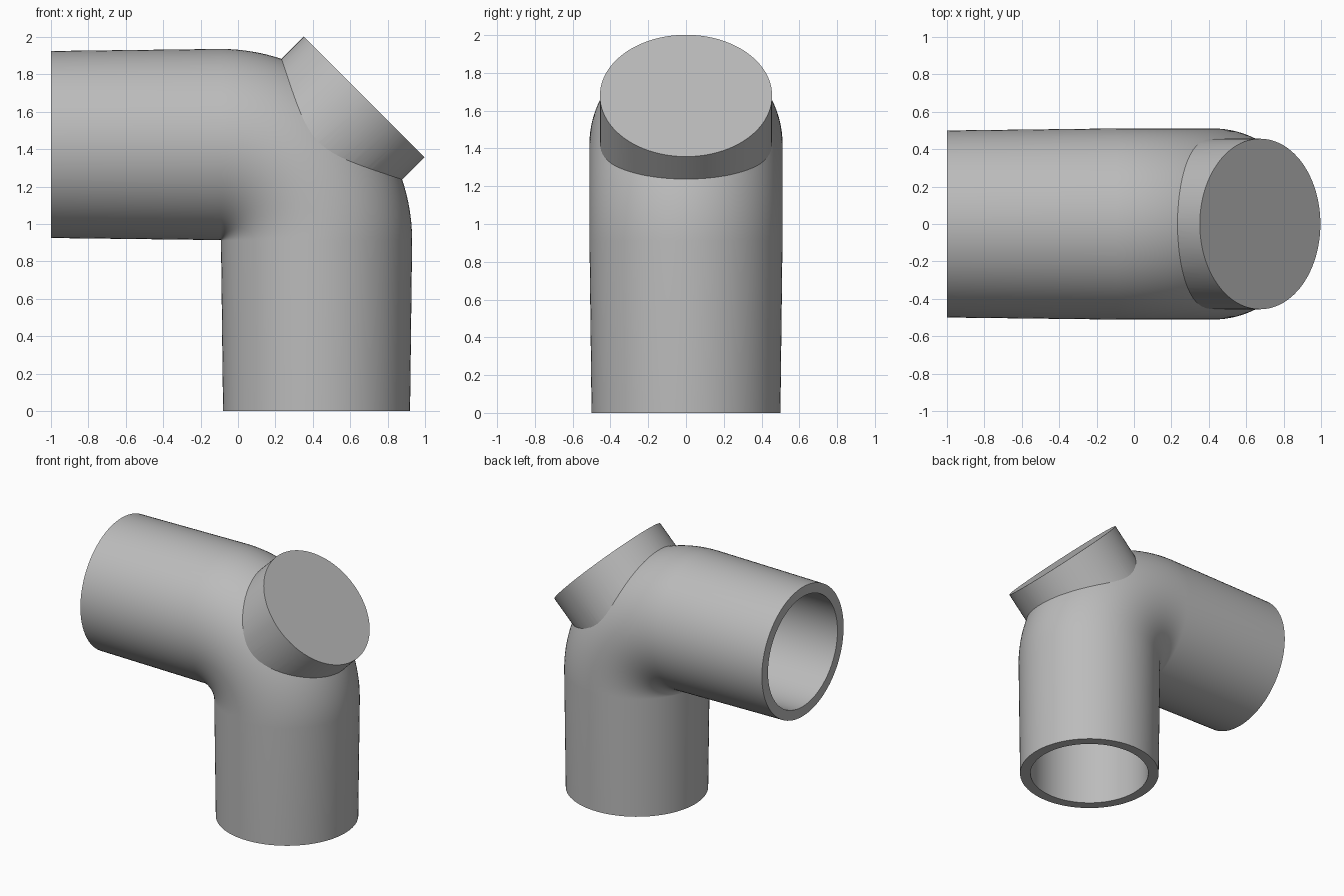
import bpy, bmesh, math
from mathutils import Vector, Matrix

if "Cube" in bpy.data.objects:
    bpy.data.objects.remove(bpy.data.objects["Cube"], do_unlink=True)

SIDES = 96
BEND_X, BEND_Z, BEND_R = -0.093, 0.912, 0.513   # centre and radius of the bend

grey = bpy.data.materials.new("pipe grey")
grey.use_nodes = True
grey.diffuse_color = (0.5, 0.5, 0.5, 1)
grey.node_tree.nodes["Principled BSDF"].inputs["Base Color"].default_value = (0.5, 0.5, 0.5, 1)


def finish(name, bm):
    bmesh.ops.recalc_face_normals(bm, faces=bm.faces)
    mesh = bpy.data.meshes.new(name)
    bm.to_mesh(mesh)
    bm.free()
    mesh.materials.append(grey)
    obj = bpy.data.objects.new(name, mesh)
    bpy.context.collection.objects.link(obj)
    return obj


def elbow(name, end_radius, bend_radius, overrun):
    """Sweep a circle along a leg, a quarter bend and a second leg."""
    stations = [(BEND_X + BEND_R, -overrun, 0, end_radius)]
    for i in range(33):
        a = math.pi / 2 * i / 32
        stations.append((BEND_X + BEND_R * math.cos(a),
                         BEND_Z + BEND_R * math.sin(a), a, bend_radius))
    stations.append((-1 - overrun, BEND_Z + BEND_R, math.pi / 2, end_radius))
    bm = bmesh.new()
    rings = []
    for x, z, a, r in stations:
        out = Vector((math.cos(a), 0, math.sin(a)))
        ring = []
        for k in range(SIDES):
            t = math.tau * k / SIDES
            ring.append(bm.verts.new(Vector((x, 0, z)) + out * r * math.cos(t)
                                     + Vector((0, r * math.sin(t), 0))))
        rings.append(ring)
    for lower, upper in zip(rings, rings[1:]):
        for k in range(SIDES):
            n = (k + 1) % SIDES
            bm.faces.new((lower[k], lower[n], upper[n], upper[k]))
    bm.faces.new(rings[0])
    bm.faces.new(rings[-1])
    return finish(name, bm)


def boolean(target, tool, operation):
    mod = target.modifiers.new(operation.lower(), 'BOOLEAN')
    mod.operation = operation
    mod.solver = 'EXACT'
    mod.object = tool
    bpy.context.view_layer.objects.active = target
    bpy.ops.object.modifier_apply(modifier=mod.name)
    bpy.data.objects.remove(tool, do_unlink=True)


# Outer elbow body
pipe = elbow("elbow_pipe", 0.5, 0.511, 0)

# Angled round boss on the outside of the bend
bm = bmesh.new()
inner, outer = 0.55, 1.085
bmesh.ops.create_cone(bm, cap_ends=True, segments=SIDES, radius1=0.456,
                      radius2=0.456, depth=outer - inner)
middle = (inner + outer) / 2 * math.sqrt(0.5)
place = Matrix.Translation((BEND_X + middle, 0, BEND_Z + middle))
bm.transform(place @ Matrix.Rotation(math.pi / 4, 4, 'Y'))
boolean(pipe, finish("round_boss", bm), 'UNION')

# Open bore through both legs
boolean(pipe, elbow("bore", 0.425, 0.425, 0.1), 'DIFFERENCE')

# Smooth walls with crisp rims
bpy.ops.object.select_all(action='DESELECT')
pipe.select_set(True)
bpy.context.view_layer.objects.active = pipe
bpy.ops.object.shade_smooth_by_angle(angle=math.radians(25))
